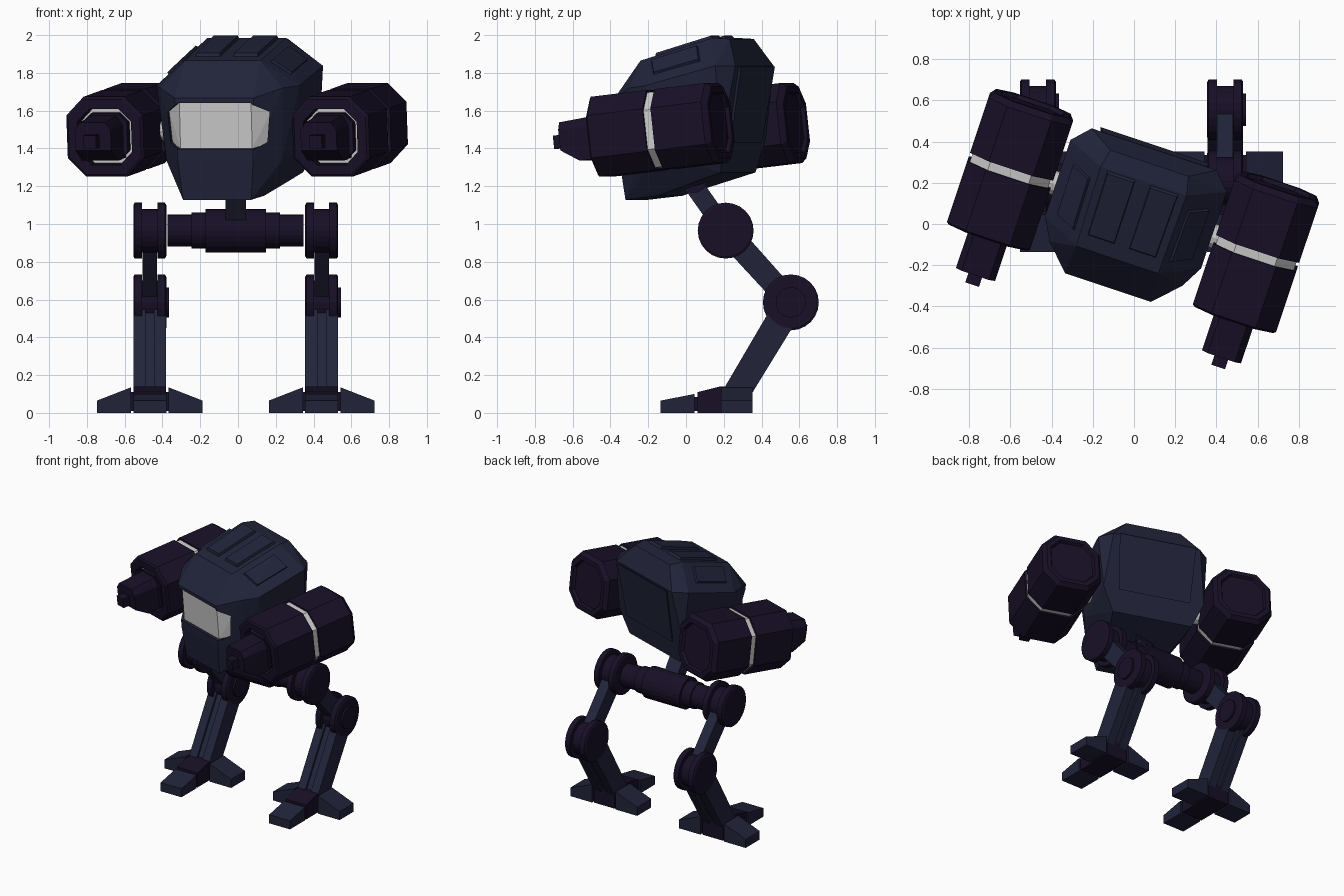
import bpy, bmesh
from math import radians, pi
from mathutils import Matrix, Vector

if "Cube" in bpy.data.objects:
    bpy.data.objects.remove(bpy.data.objects["Cube"])


def mat(name, c):
    m = bpy.data.materials.new(name)
    m.diffuse_color = (*c, 1)
    m.use_nodes = True
    m.node_tree.nodes["Principled BSDF"].inputs["Base Color"].default_value = m.diffuse_color
    return m


NAVY = mat("navy", (0.015, 0.017, 0.042))
PURPLE = mat("dark_purple", (0.009, 0.005, 0.02))
I = Matrix.Identity(4)
# torso frame: turned and pitched forward; pods sit either side of it
T = Matrix.Translation((0, 0.07, 1.5)) @ Matrix.Rotation(radians(-18.5), 4, 'Z') @ Matrix.Rotation(radians(6.5), 4, 'X')


def finish(bm, name, m, mtx=I):
    bmesh.ops.recalc_face_normals(bm, faces=bm.faces)
    me = bpy.data.meshes.new(name)
    bm.to_mesh(me)
    bm.free()
    ob = bpy.data.objects.new(name, me)
    ob.matrix_world = mtx
    if m:
        me.materials.append(m)
    bpy.context.collection.objects.link(ob)
    return ob


def hull(name, pts, m, mtx=I, mirror=False):
    bm = bmesh.new()
    pts = [Vector(p) for p in pts]
    if mirror:
        pts += [Vector((-p.x, p.y, p.z)) for p in pts]
    for p in pts:
        bm.verts.new(p)
    r = bmesh.ops.convex_hull(bm, input=bm.verts)
    bmesh.ops.delete(bm, geom=[g for g in r["geom_interior"] if isinstance(g, bmesh.types.BMVert)], context='VERTS')
    bmesh.ops.dissolve_limit(bm, angle_limit=radians(1), verts=bm.verts, edges=bm.edges)
    return finish(bm, name, m, mtx)


def box(name, x0, x1, y0, y1, z0, z1, m, mtx=I):
    return hull(name, [(x, y, z) for x in (x0, x1) for y in (y0, y1) for z in (z0, z1)], m, mtx)


def loft(name, rings, m, mtx=I):
    bm = bmesh.new()
    vs = [[bm.verts.new(p) for p in r] for r in rings]
    n = len(vs[0])
    for a, b in zip(vs, vs[1:]):
        for i in range(n):
            bm.faces.new((a[i], a[(i + 1) % n], b[(i + 1) % n], b[i]))
    bm.faces.new(vs[0])
    bm.faces.new(vs[-1])
    return finish(bm, name, m, mtx)


def octagon(y, h, c):
    q = [(h, h - c), (h - c, h), (c - h, h), (-h, h - c), (-h, c - h), (c - h, -h), (h - c, -h), (h, c - h)]
    return [(x, y, z) for x, z in q]


def turned(name, steps, y, z, m, mtx=I, n=24):
    """Stepped cylinder along x: steps are (x, radius)."""
    rings = [[Vector((x, y, z)) + Matrix.Rotation(2 * pi * i / n, 3, 'X') @ Vector((0, 0, r)) for i in range(n)]
             for x, r in steps]
    return loft(name, rings, m, mtx)


def strut(name, x, hw, a, b, ta, tb, m):
    """Bar between two (y, z) points, tapering from thickness ta to tb."""
    a, b = Vector(a), Vector(b)
    d = (b - a).normalized()
    n = Vector((-d.y, d.x))
    q = [a + n * ta / 2, a - n * ta / 2, b - n * tb / 2, b + n * tb / 2]
    return hull(name, [(x + s * hw, p.x, p.y) for s in (-1, 1) for p in q], m)


def panel(name, quad, u0, u1, v0, v1, t, side=1):
    """Raised plate on part of a quad face."""
    A, B, C, D = [Vector((p[0] * side, p[1], p[2])) for p in quad]

    def at(u, v):
        return A.lerp(B, u).lerp(D.lerp(C, u), v)
    n = (B - A).cross(D - A).normalized() * side
    du, dv = (u1 - u0) * .05, (v1 - v0) * .05
    low = [at(u, v) - n * .02 for u in (u0, u1) for v in (v0, v1)]
    high = [at(u, v) + n * t for u in (u0 + du, u1 - du) for v in (v0 + dv, v1 - dv)]
    hull(name, low + high, NAVY, T)


# torso shell
torso = hull("torso", [
    (.21, -.214, .392), (.22, .2, .465), (.2, .29, .45),
    (.22, -.378, .21), (.34, -.25, .25), (.40, -.14, .25), (.40, .26, .31), (.32, .345, .30),
    (.21, -.392, -.12), (.19, -.388, -.33), (.32, -.25, -.14), (.37, -.12, -.1), (.37, .24, -.08),
    (.29, .19, -.25), (.2, -.2, -.33)], NAVY, T, True)

# recessed visor
outline = [(.20, .185), (.285, .13), (.27, -.03), (.22, -.06)]
cut = hull("visor_cutter", [(x, y, z) for x, z in outline for y in (-.6, -.24)], None, T, True)
cut.hide_render = True
cut.hide_viewport = True
mod = torso.modifiers.new("visor_recess", 'BOOLEAN')
mod.object = cut
mod.solver = 'EXACT'
hull("visor", [(.20, -.362, .185), (.20, -.37, -.06), (.285, -.285, .13), (.275, -.285, -.04),
               (.285, -.22, .13), (.275, -.22, -.04), (.20, -.22, .185), (.20, -.22, -.06)], None, T, True)

# armour plates on the roof, shoulders and back
roof = [(-.21, -.214, .392), (.21, -.214, .392), (.22, .2, .465), (-.22, .2, .465)]
panel("roof_plate_left", roof, .08, .42, .15, 1, .018)
panel("roof_plate_right", roof, .58, .92, .15, 1, .018)
slope = [(.40, -.14, .25), (.40, .26, .31), (.22, .2, .465), (.21, -.214, .392)]
for s, nm in ((-1, "left"), (1, "right")):
    panel("shoulder_plate_" + nm, slope, .12, .82, .3, .85, .015, s)
panel("back_plate", [(.32, .345, .30), (-.32, .345, .30), (-.29, .19, -.25), (.29, .19, -.25)],
      .06, .94, 0, .72, .012)

# axle carrying the gun pods
turned("pod_axle", [(-.5, .06), (.5, .06)], 0, 0, None, T, 12)

for s, nm in ((-1, "left"), (1, "right")):
    P = T @ Matrix.Translation((s * .63, 0, 0))
    # gun pod shells around a pale core
    loft("pod_front_" + nm, [octagon(*r) for r in (
        (-.022, .19, .09), (-.022, .213, .10), (-.335, .213, .10), (-.345, .20, .095),
        (-.345, .15, .07), (-.28, .145, .065))], PURPLE, P)
    loft("pod_rear_" + nm, [octagon(*r) for r in (
        (.022, .19, .09), (.022, .213, .10), (.305, .213, .10), (.335, .19, .09),
        (.335, .16, .075), (.315, .15, .07))], PURPLE, P)
    loft("pod_core_" + nm, [octagon(y, .2, .095) for y in (-.06, .06)], None, P)
    loft("pod_inner_face_" + nm, [octagon(y, .144, .065) for y in (-.295, -.27)], None, P)
    # barrel with sloped underside and square muzzle
    loft("barrel_collar_" + nm, [octagon(-.28, .125, .05), octagon(-.34, .125, .05)], PURPLE, P)
    hull("barrel_" + nm, [(.1, -.3, -.115), (.1, -.3, .06), (.07, -.3, .115), (.1, -.44, -.115),
                          (.1, -.54, -.05), (.1, -.54, .06), (.07, -.54, .1)], PURPLE, P, True)
    box("muzzle_" + nm, -.035, .035, -.595, -.5, -.035, .035, PURPLE, P)

# pelvis and neck
HIP, KNEE, ANKLE = (.21, .965), (.555, .585), (.265, .10)
half = [(.36, .085), (.235, .085), (.235, .095), (.16, .095), (.16, .115)]
turned("pelvis", [(-.012 - x, r) for x, r in half] + [(-.012 + x, r) for x, r in half[::-1]], *HIP, PURPLE)
strut("neck", -.012, .055, HIP, (.03, 1.22), .10, .10, NAVY)
turned("neck_joint", [(-.09, .075), (.07, .075)], .04, 1.24, PURPLE)

for x, nm in ((-.467, "left"), (.443, "right")):
    # slotted joints
    slot = [(-.0875, .135), (-.08, .148), (-.04, .148), (-.04, .115),
            (.04, .115), (.04, .148), (.08, .148), (.0875, .135)]
    for part, c in (("hip", HIP), ("knee", KNEE)):
        turned(part + "_" + nm, [(x + dx, r) for dx, r in slot], *c, PURPLE)
    turned("knee_cap_" + nm, [(x + .08, .08), (x + .102, .08)], *KNEE, PURPLE)
    # thigh and shin
    strut("thigh_" + nm, x, .039, HIP, KNEE, .13, .12, NAVY)
    top = (.52, .525)
    for dx in (-.055, .055):
        strut("shin_rail_" + nm, x + dx, .032, top, ANKLE, .15, .14, NAVY)
    strut("shin_core_" + nm, x, .03, top, ANKLE, .115, .11, NAVY)
    # foot: dark ankle block, front toe, two side toes
    F = Matrix.Translation((x, 0, 0))
    hull("foot_block_" + nm, [(.086, .06, 0), (.086, .06, .11), (.086, .18, .14), (.086, .345, .14), (.086, .345, 0)],
         PURPLE, F, True)
    hull("front_toe_" + nm, [(.0875, -.135, 0), (.0875, -.135, .065), (.0875, .045, .10), (.0875, .045, 0)],
         NAVY, F, True)
    box("foot_bridge_" + nm, -.07, .07, .03, .08, .01, .085, PURPLE, F)
    for s, sd in ((-1, "outer_a"), (1, "outer_b")):
        hull("side_toe_%s_%s" % (sd, nm), [(s * a, y, z) for y in (.185, .352)
             for a, z in ((.1, 0), (.1, .135), (.28, .065), (.28, 0))], NAVY, F)
        box("toe_link_%s_%s" % (sd, nm), s * .08, s * .11, .2, .335, .01, .11, PURPLE, F)
